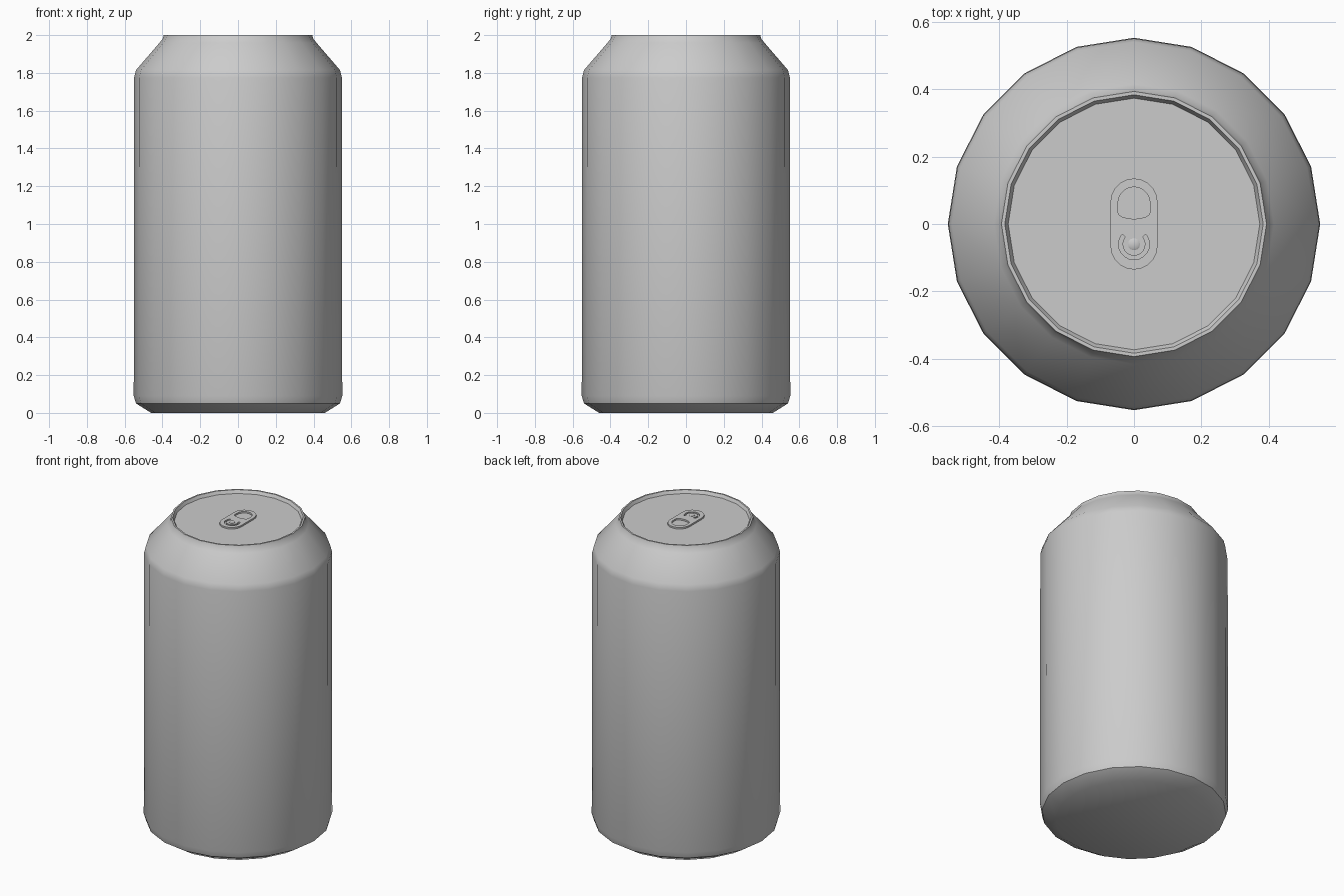
import bpy, bmesh
from math import sin, cos, pi, radians

if "Cube" in bpy.data.objects:
    bpy.data.objects.remove(bpy.data.objects["Cube"])

SIDES = 20
LID_Z = 1.98


def smooth(obj, angle=35):
    bpy.ops.object.select_all(action='DESELECT')
    obj.select_set(True)
    bpy.context.view_layer.objects.active = obj
    bpy.ops.object.shade_smooth_by_angle(angle=radians(angle))


def lathe(name, profile, sides):
    """Revolve (radius, z) points about z and cap both ends."""
    bm = bmesh.new()
    rings = [[bm.verts.new((r * cos(2 * pi * i / sides), r * sin(2 * pi * i / sides), z))
              for i in range(sides)] for r, z in profile]
    for a, b in zip(rings, rings[1:]):
        for i in range(sides):
            j = (i + 1) % sides
            bm.faces.new((a[i], a[j], b[j], b[i]))
    bm.faces.new(rings[0][::-1])
    bm.faces.new(rings[-1])
    mesh = bpy.data.meshes.new(name)
    bm.to_mesh(mesh)
    bm.free()
    obj = bpy.data.objects.new(name, mesh)
    bpy.context.collection.objects.link(obj)
    smooth(obj)
    return obj


def arc(cx, cy, rx, ry, start, end, n):
    return [(cx + rx * cos(radians(start + (end - start) * i / n)),
             cy + ry * sin(radians(start + (end - start) * i / n))) for i in range(n + 1)]


def plate(name, outlines, z, half_thickness):
    """Flat plate from closed outlines; inner outlines become holes."""
    curve = bpy.data.curves.new(name, 'CURVE')
    curve.dimensions = '2D'
    curve.fill_mode = 'BOTH'
    curve.extrude = half_thickness
    for pts in outlines:
        s = curve.splines.new('POLY')
        s.points.add(len(pts) - 1)
        for p, (x, y) in zip(s.points, pts):
            p.co = (x, y, 0, 1)
        s.use_cyclic_u = True
    obj = bpy.data.objects.new(name, curve)
    obj.location.z = z
    bpy.context.collection.objects.link(obj)
    bpy.ops.object.select_all(action='DESELECT')
    obj.select_set(True)
    bpy.context.view_layer.objects.active = obj
    bpy.ops.object.convert(target='MESH')
    return bpy.context.object


# Can shell: base chamfer, wall, sloped shoulder, rim and recessed lid
lathe("can_body", [(0.46, 0), (0.54, 0.05), (0.552, 0.09), (0.55, 1.775), (0.54, 1.815),
                   (0.415, 1.96), (0.399, 1.98), (0.393, 2.0), (0.383, 2.0),
                   (0.373, LID_Z)], SIDES)

# Pull tab: rounded plate with finger hole and a C-shaped slot round the rivet
outer = arc(0, 0.065, 0.07, 0.07, 0, 180, 10) + arc(0, -0.065, 0.07, 0.07, 180, 360, 10)
hole = arc(0, 0.06, 0.048, 0.05, 0, 180, 10) + arc(0, 0.035, 0.048, 0.02, 180, 360, 8)
slot = arc(0, -0.06, 0.046, 0.046, -220, 40, 14) + arc(0, -0.06, 0.034, 0.034, 40, -220, 14)
plate("pull_tab", [outer, hole, slot], LID_Z + 0.006, 0.005)

# Rivet holding the tab
lathe("tab_rivet", [(0.018, LID_Z), (0.018, LID_Z + 0.013), (0.013, LID_Z + 0.016)], 12
      ).location.y = -0.06
